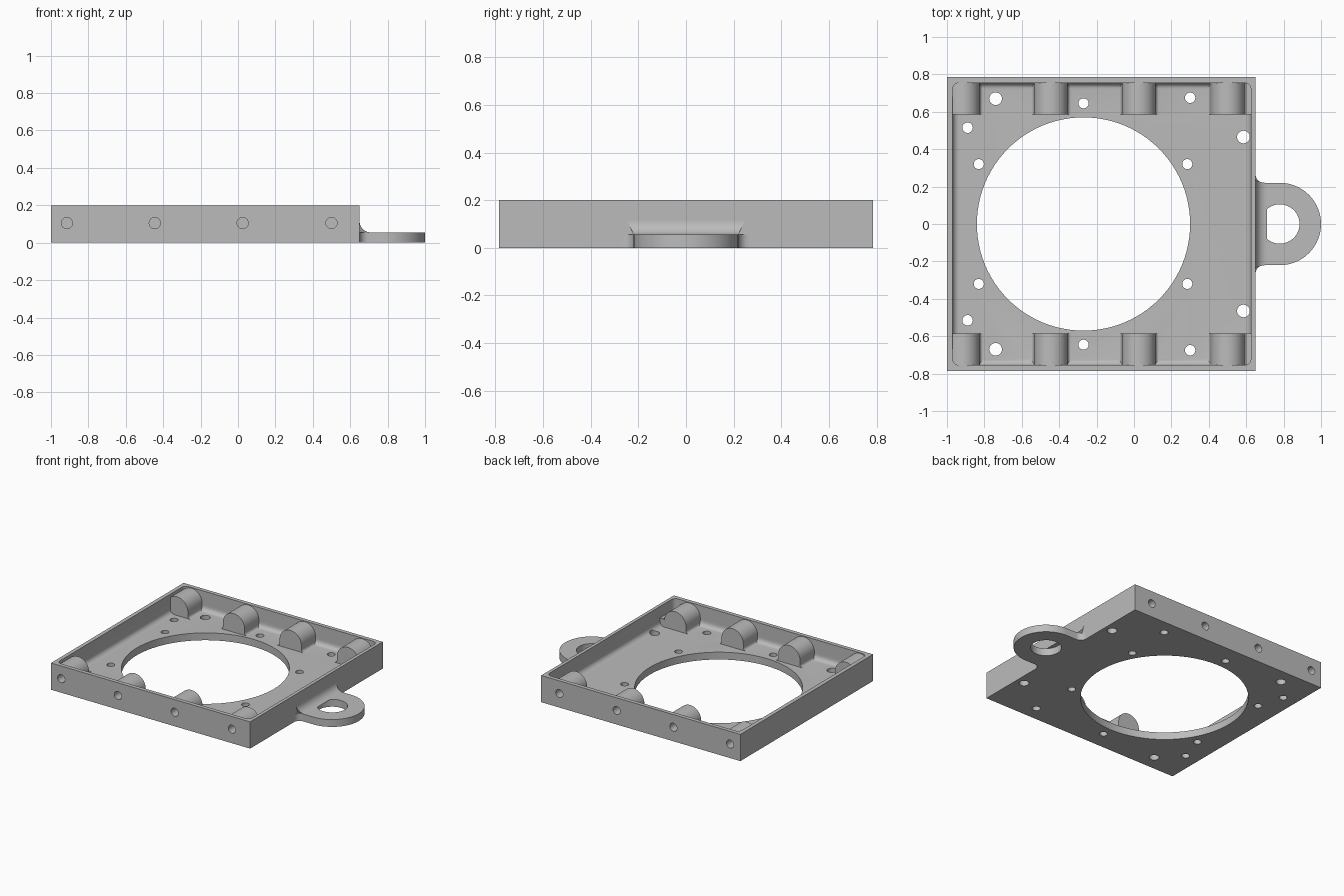
import bpy, bmesh
from math import sin, cos, pi, radians

if "Cube" in bpy.data.objects:
    bpy.data.objects.remove(bpy.data.objects["Cube"])

grey = bpy.data.materials.new("plain grey")
grey.use_nodes = True
COLOUR = (0.5, 0.5, 0.5, 1)
grey.diffuse_color = COLOUR
grey.node_tree.nodes["Principled BSDF"].inputs["Base Color"].default_value = COLOUR

FLOOR, TOP, WALL_Y = 0.055, 0.2, 0.785
RIGHT = 0.65


def make(name, bm):
    bmesh.ops.recalc_face_normals(bm, faces=bm.faces)
    mesh = bpy.data.meshes.new(name)
    bm.to_mesh(mesh)
    bm.free()
    obj = bpy.data.objects.new(name, mesh)
    bpy.context.collection.objects.link(obj)
    mesh.materials.append(grey)
    return obj


def box(name, lo, hi, rounding=0):
    bm = bmesh.new()
    bmesh.ops.create_cube(bm, size=1)
    for v in bm.verts:
        v.co = [(a + b) / 2 + c * (b - a) for a, b, c in zip(lo, hi, v.co)]
    if rounding:
        bmesh.ops.bevel(bm, geom=bm.edges[:], offset=rounding, segments=6,
                        profile=0.5, affect='EDGES')
    return make(name, bm)


def prism(name, points, place, start, end):
    """Extrude a 2D outline; place maps (u, v, depth) to a 3D point."""
    bm = bmesh.new()
    rings = [[bm.verts.new(place(u, v, d)) for u, v in points] for d in (start, end)]
    bm.faces.new(rings[0])
    bm.faces.new(rings[1])
    for i in range(len(points)):
        j = (i + 1) % len(points)
        bm.faces.new((rings[0][i], rings[0][j], rings[1][j], rings[1][i]))
    return make(name, bm)


def arc(cx, cy, r, a, b, n=16):
    angles = [radians(a + (b - a) * i / n) for i in range(n + 1)]
    return [(cx + r * cos(t), cy + r * sin(t)) for t in angles]


def upright(u, v, d):
    return (u, v, d)


def sideways(u, v, d):
    return (u, d, v)


def combine(target, tool, operation):
    mod = target.modifiers.new("cut", 'BOOLEAN')
    mod.operation, mod.solver, mod.object = operation, 'EXACT', tool
    bpy.context.view_layer.update()
    graph = bpy.context.evaluated_depsgraph_get()
    mesh = bpy.data.meshes.new_from_object(target.evaluated_get(graph))
    target.modifiers.clear()
    target.data = mesh
    bpy.data.objects.remove(tool)


def drill(target, x, y, r, n=32):
    tool = prism("drill", arc(x, y, r, 0, 360 - 360 / n, n - 1), upright, -0.1, 0.3)
    combine(target, tool, 'DIFFERENCE')


def finish(obj):
    bpy.ops.object.select_all(action='DESELECT')
    obj.select_set(True)
    bpy.context.view_layer.objects.active = obj
    bpy.ops.object.shade_smooth_by_angle(angle=radians(30))


# Open tray with a rounded pocket
tray = box("tray", (-1, -WALL_Y, 0), (RIGHT, WALL_Y, TOP))
combine(tray, box("pocket", (-0.97, -0.755, FLOOR), (0.625, 0.755, 0.4), 0.035), 'DIFFERENCE')

# Arched screw bosses along both long walls, with flared feet
BOSS_X, BOSS_Z, BOSS_R, FOOT = (-0.915, -0.445, 0.025, 0.5), 0.105, 0.09, 0.02
for x in BOSS_X:
    outline = arc(x, BOSS_Z, BOSS_R, 0, 180, 24)
    left_foot = arc(x - BOSS_R - FOOT, FLOOR + FOOT, FOOT, 0, -90, 5)
    right_foot = arc(x + BOSS_R + FOOT, FLOOR + FOOT, FOOT, -90, -180, 5)
    if x == BOSS_X[-1]:
        right_foot = [(0.64, 0.115), (x + BOSS_R + 0.01, 0.115)]
    base = 0.03
    if x == BOSS_X[0]:
        outline = [p for p in outline if p[0] > -0.985]
        left_foot = [(-0.985, outline[-1][1])]
    outline += left_foot + [(left_foot[-1][0], base), (right_foot[0][0], base)] + right_foot
    for side in (-1, 1):
        boss = prism("boss", outline, sideways, side * 0.585, side * 0.77)
        combine(tray, boss, 'UNION')
        # Blind screw hole from the outside
        hole = prism("screw_hole", arc(x, BOSS_Z, 0.03, 0, 345, 23), sideways,
                     side * 0.65, side * 0.9)
        combine(tray, hole, 'DIFFERENCE')

# Large opening and the mounting holes in the floor
drill(tray, -0.27, 0, 0.57, 96)
for x, y, r in ((-0.74, 0.67, 0.034), (-0.27, 0.645, 0.027), (0.3, 0.675, 0.028),
                (-0.89, 0.515, 0.028), (0.585, 0.465, 0.034),
                (-0.83, 0.32, 0.027), (0.285, 0.32, 0.027)):
    for side in (-1, 1):
        drill(tray, x, side * y, r, 24)
finish(tray)

# Rounded lug with flared root and an eye
EYE, LUG_R, FLARE = 0.78, 0.22, 0.045
lug_outline = (arc(RIGHT + FLARE, -LUG_R - FLARE, FLARE, 180, 90, 8)
               + arc(EYE, 0, LUG_R, -90, 90, 40)
               + arc(RIGHT + FLARE, LUG_R + FLARE, FLARE, -90, -180, 8))
lug = prism("lug", lug_outline, upright, 0, FLOOR)
drill(lug, EYE, 0, 0.105, 48)
finish(lug)

# Concave fillet where the lug meets the wall, widening towards its top
RISE = 0.06
curve = arc(RIGHT + RISE, FLOOR + RISE, RISE, 180, 270, 10)
fillet = prism("lug_fillet", [(RIGHT, FLOOR)] + curve, sideways, -LUG_R, LUG_R)
for v in fillet.data.vertices:
    v.co.y *= 1 + 2 * max(0, v.co.z - FLOOR)
finish(fillet)
